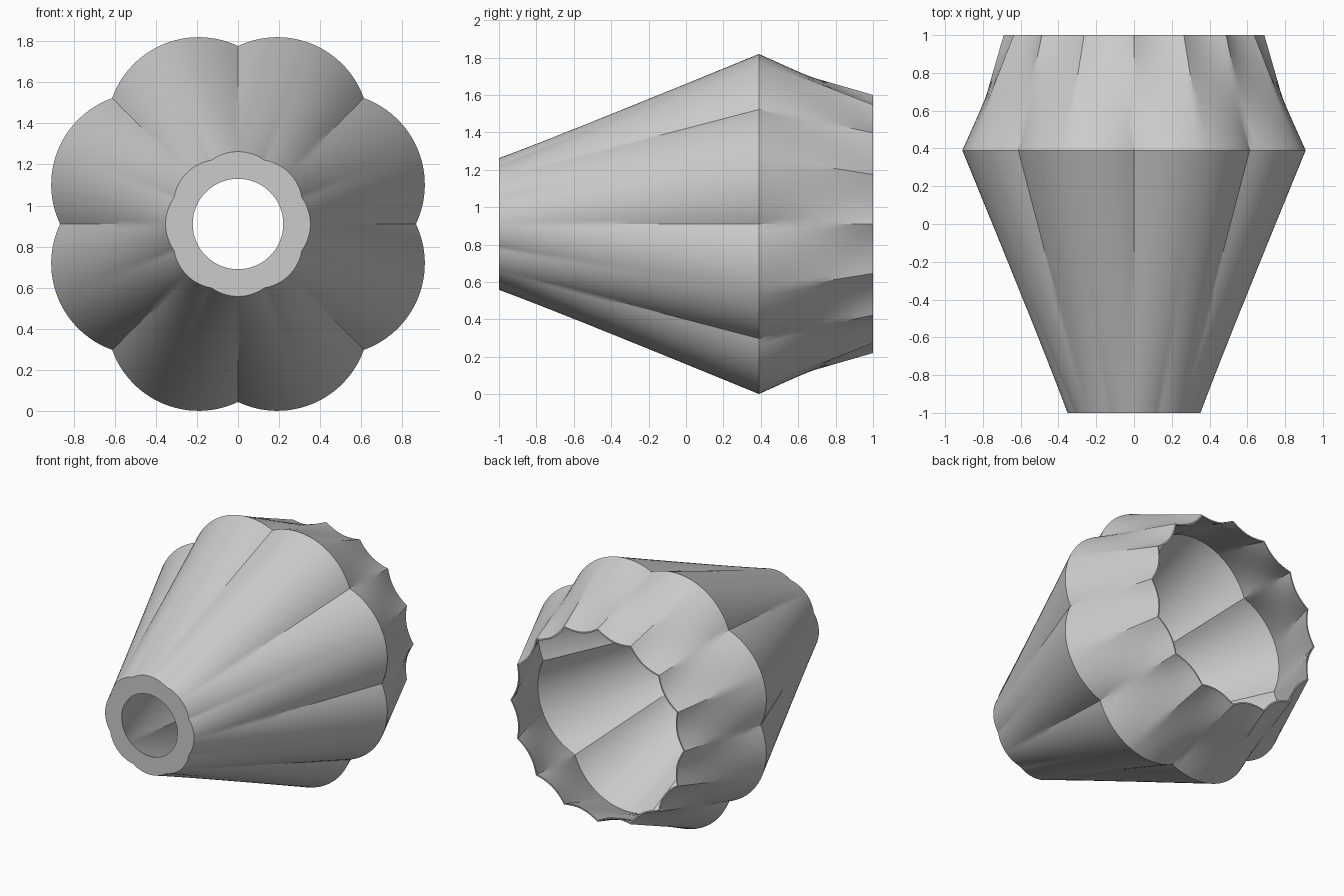
import bpy, bmesh
from math import sin, cos, tau, sqrt, radians

cube = bpy.data.objects.get("Cube")
if cube:
    bpy.data.objects.remove(cube, do_unlink=True)

CENTRE = 0.91      # height of the axis
STEPS = 192        # points around each section
WALL = 0.01        # shell thickness at the wide part

grey = bpy.data.materials.new("plain grey")
grey.use_nodes = True
colour = (0.6, 0.6, 0.6, 1)
grey.diffuse_color = colour
grey.node_tree.nodes["Principled BSDF"].inputs["Base Color"].default_value = colour


def lobes(a, offset, d, r):
    """Radius of eight overlapping circles of radius r set at distance d."""
    p = (a - offset + tau / 16) % (tau / 8) - tau / 16
    return d * cos(p) + sqrt(r * r - (d * sin(p)) ** 2)


def nozzle(a):
    return lobes(a, 0, 0.13, 0.222)


def waist(a):
    return lobes(a, tau / 16, 0.5, 0.447)


def mouth(a):
    """Sixteen points joined by hollow arcs."""
    u = (a % (tau / 16)) / (tau / 32) - 1
    return 0.647 + 0.043 * u * u


def bore(a):
    return 0.22


def thinner(section):
    return lambda a: section(a) - WALL


def loft(first, last, y0, y1, count):
    """Sections blended straight from one profile to the next."""
    for i in range(count + 1):
        t = i / count
        yield y0 + (y1 - y0) * t, lambda a, t=t: first(a) * (1 - t) + last(a) * t


# Closed run of sections: outside to the back, then inside to the front
sections = list(loft(nozzle, waist, -1, 0.39, 14))
sections += list(loft(waist, mouth, 0.39, 1, 6))[1:]
sections += list(loft(thinner(mouth), thinner(waist), 1, 0.39, 6))
sections += list(loft(thinner(waist), bore, 0.39, -1, 14))[1:]

bm = bmesh.new()
rings = []
for y, radius in sections:
    ring = []
    for k in range(STEPS):
        a = tau * k / STEPS
        ring.append(bm.verts.new((radius(a) * cos(a), y, CENTRE + radius(a) * sin(a))))
    rings.append(ring)

for i, ring in enumerate(rings):
    after = rings[(i + 1) % len(rings)]
    for k in range(STEPS):
        n = (k + 1) % STEPS
        bm.faces.new((ring[k], after[k], after[n], ring[n]))
bmesh.ops.recalc_face_normals(bm, faces=bm.faces)

mesh = bpy.data.meshes.new("fluted_shell")
bm.to_mesh(mesh)
bm.free()
mesh.materials.append(grey)
shell = bpy.data.objects.new("fluted_shell", mesh)
bpy.context.collection.objects.link(shell)

# Smooth lobes with sharp creases
bpy.ops.object.select_all(action="DESELECT")
shell.select_set(True)
bpy.context.view_layer.objects.active = shell
bpy.ops.object.shade_smooth_by_angle(angle=radians(30))
